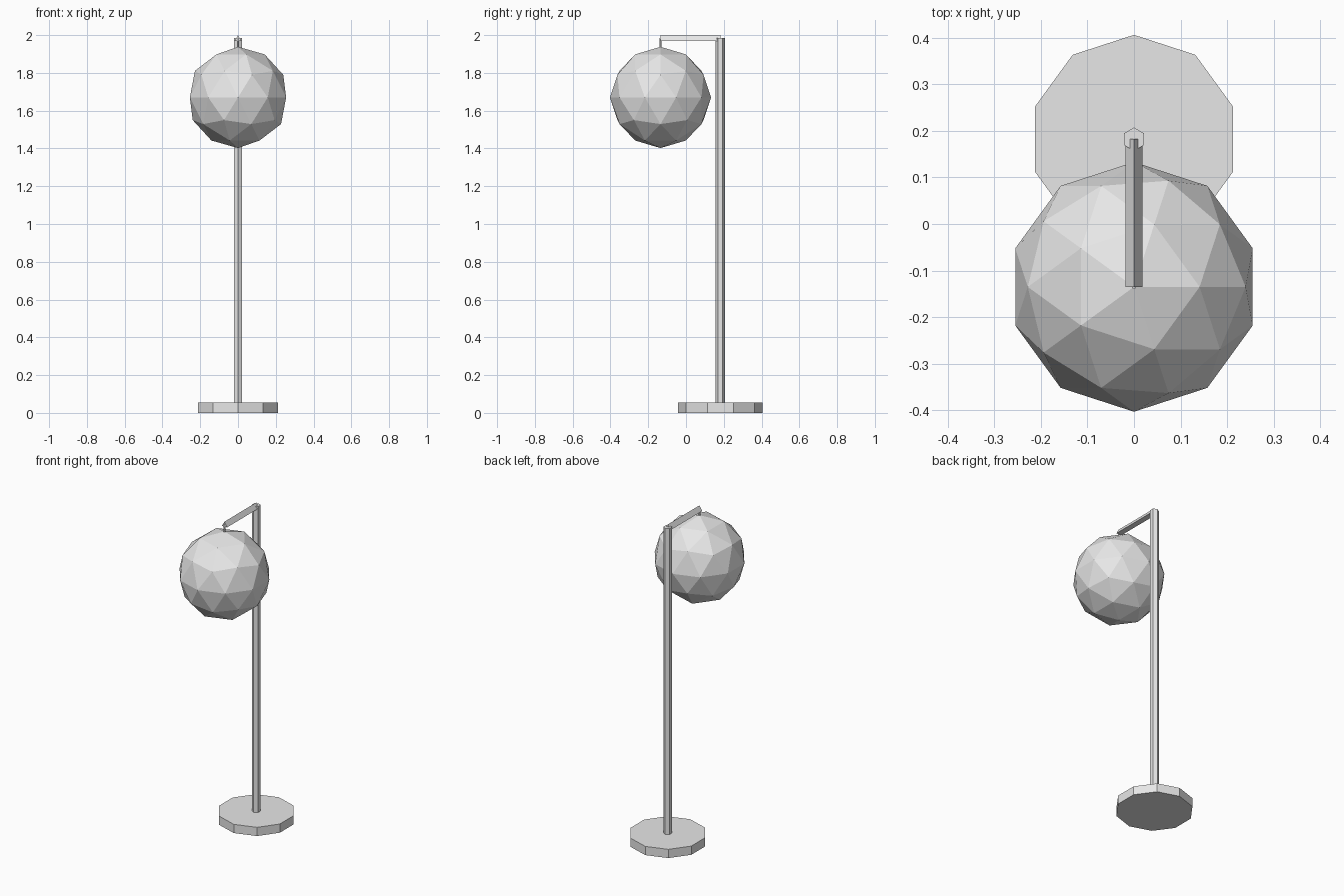
import bpy
import math

cube = bpy.data.objects.get("Cube")
if cube:
    bpy.data.objects.remove(cube, do_unlink=True)

grey = bpy.data.materials.new("light_grey")
grey.use_nodes = True
colour = (0.8, 0.8, 0.8, 1)
grey.diffuse_color = colour
grey.node_tree.nodes["Principled BSDF"].inputs["Base Color"].default_value = colour

POLE_Y, LAMP_Y = 0.182, -0.135


def finish(name):
    obj = bpy.context.object
    obj.name = name
    obj.data.materials.append(grey)
    return obj


def prism(name, sides, radius, length, centre, rotation=(0, 0, 0)):
    bpy.ops.mesh.primitive_cylinder_add(vertices=sides, radius=radius, depth=length,
                                        location=centre, rotation=rotation)
    return finish(name)


# Base disc and upright pole
prism("base", 10, 0.224, 0.055, (0, POLE_Y, 0.0275))
prism("pole", 6, 0.025, 1.935, (0, POLE_Y, 1.0175))

# Ridged arm reaching forward, and the thin hanger under its tip
prism("arm", 3, 0.021, POLE_Y - LAMP_Y, (0, (POLE_Y + LAMP_Y) / 2, 1.979),
      (math.pi / 2, 0, math.pi))
prism("hanger", 6, 0.005, 0.055, (0, LAMP_Y, 1.9575))

# Faceted globe shade
bpy.ops.mesh.primitive_ico_sphere_add(subdivisions=2, radius=0.268,
                                      location=(0, LAMP_Y, 1.67))
finish("globe_shade")
